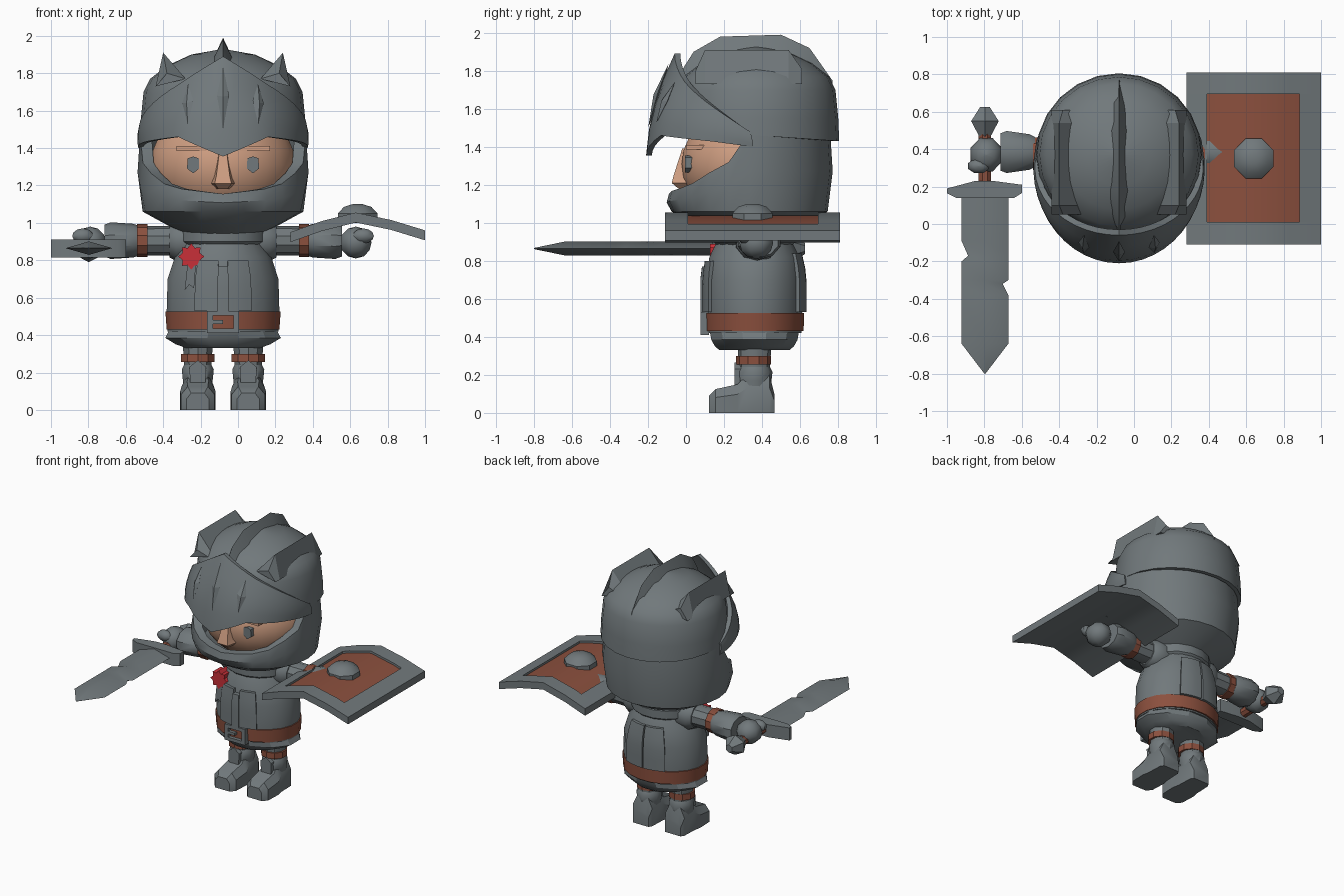
import bpy, bmesh
from math import sin, cos, pi, radians, sqrt
from mathutils import Vector

cube = bpy.data.objects.get("Cube")
if cube:
    bpy.data.objects.remove(cube)


def material(name, *rgb):
    m = bpy.data.materials.new(name)
    m.use_nodes = True
    m.diffuse_color = (*rgb, 1)
    m.node_tree.nodes["Principled BSDF"].inputs["Base Color"].default_value = (*rgb, 1)
    return m


STEEL = material("steel grey", .165, .19, .2)
LEATHER = material("leather brown", .26, .08, .048)
SKIN = material("skin", .62, .34, .22)
RED = material("medal red", .58, .03, .04)
CX, CY = -.08, .36      # body axis


def lerp(keys, x):
    """Piecewise linear value; keys are (x, value) pairs."""
    for (a, va), (b, vb) in zip(keys, keys[1:]):
        if x <= b:
            return va + (vb - va) * max(0, (x - a) / (b - a))
    return keys[-1][1]


def finish(name, bm, mat, angle=35):
    bmesh.ops.remove_doubles(bm, verts=bm.verts, dist=.0002)
    bmesh.ops.recalc_face_normals(bm, faces=bm.faces)
    me = bpy.data.meshes.new(name)
    bm.to_mesh(me)
    bm.free()
    me.materials.append(mat)
    ob = bpy.data.objects.new(name, me)
    bpy.context.collection.objects.link(ob)
    bpy.ops.object.select_all(action='DESELECT')
    ob.select_set(True)
    bpy.context.view_layer.objects.active = ob
    bpy.ops.object.shade_smooth_by_angle(angle=radians(angle))
    return ob


def loft(name, rings, mat, angle=35):
    """Skin equal-length rings and cap both ends."""
    bm = bmesh.new()
    vs = [[bm.verts.new(p) for p in r] for r in rings]
    n = len(vs[0])
    for a, b in zip(vs, vs[1:]):
        for i in range(n):
            j = (i + 1) % n
            bm.faces.new((a[i], a[j], b[j], b[i]))
    bm.faces.new(vs[0])
    bm.faces.new(vs[-1])
    return finish(name, bm, mat, angle)


def lathe(name, prof, loc, axis, mat, n=12, angle=35):
    """Elliptical rings (t, r1, r2) along an axis."""
    rings = []
    for t, r1, r2 in prof:
        ring = []
        for i in range(n):
            w = 2 * pi * (i + .5) / n
            a, b = r1 * cos(w), r2 * sin(w)
            p = {'X': (t, a, b), 'Y': (a, t, b), 'Z': (a, b, t)}[axis]
            ring.append(Vector(p) + Vector(loc))
        rings.append(ring)
    return loft(name, rings, mat, angle)


def ball(name, loc, size, mat, n=8, rows=6):
    prof = [(-size[2] * cos(pi * k / rows), size[0] * sin(pi * k / rows) + .001,
             size[1] * sin(pi * k / rows) + .001) for k in range(rows + 1)]
    return lathe(name, prof, loc, 'Z', mat, n, 50)


def prism(name, outline, lo, hi, mat, axis='Y'):
    """Extrude a flat outline along y or z."""
    place = (lambda p, t: (p[0], t, p[1])) if axis == 'Y' else (lambda p, t: (*p, t))
    return loft(name, [[place(p, t) for p in outline] for t in (lo, hi)], mat)


def box(name, x0, x1, y0, y1, z0, z1, mat):
    return prism(name, [(x0, z0), (x1, z0), (x1, z1), (x0, z1)], y0, y1, mat)


def shell(name, fn, us, vs, d, mat, wrap=False):
    """Thick sheet from fn(u, v, inset)."""
    bm = bmesh.new()
    out, inn = ([[bm.verts.new(fn(u, v, k)) for v in vs] for u in us] for k in (0, d))
    nu, nv = len(us), len(vs)
    for i in range(nu if wrap else nu - 1):
        j = (i + 1) % nu
        for k in range(nv - 1):
            for g in (out, inn):
                bm.faces.new((g[i][k], g[j][k], g[j][k + 1], g[i][k + 1]))
        for k in (0, nv - 1):
            bm.faces.new((out[i][k], out[j][k], inn[j][k], inn[i][k]))
    if not wrap:
        for i in (0, nu - 1):
            for k in range(nv - 1):
                bm.faces.new((out[i][k], out[i][k + 1], inn[i][k + 1], inn[i][k]))
    return finish(name, bm, mat)


def around(a, z, rx, ry, cy):
    return Vector((CX + rx * sin(radians(a)), cy - ry * cos(radians(a)), z))


# Torso, collar, belt and skirt
RX = [(.42, .3), (.53, .305), (.7, .3), (.82, .26), (.92, .2), (1.02, .14)]
RY = [(.42, .25), (.53, .255), (.7, .255), (.82, .24), (.92, .19), (1.02, .14)]
lathe("torso", [(z, r, lerp(RY, z)) for z, r in RX], (CX, CY, 0), 'Z', STEEL, 20)
lathe("collar", [(.87, .2, .19), (.9, .24, .22), (.96, .24, .22), (.98, .2, .18)], (CX, CY, 0), 'Z', STEEL, 16)
lathe("belt", [(.43, .305, .262), (.525, .312, .265)], (CX, CY, 0), 'Z', LEATHER, 20)
lathe("skirt", [(.33, .2, .19), (.35, .26, .215), (.385, .32, .235), (.44, .29, .245)], (CX, CY, 0), 'Z', STEEL, 12, 25)


def plate(name, a0, a1, z0, z1, grow):
    fn = lambda a, z, d: around(a, z, lerp(RX, z) + grow - d, lerp(RY, z) + grow - d, CY)
    steps = [a0 + (a1 - a0) * k / 4 for k in range(5)]
    shell(name, fn, steps, [z0 + (z1 - z0) * k / 4 for k in range(5)], .05, STEEL)


for s in (-1, 1):
    plate("chest_plate", s * 5, s * 28, .53, .8, .02)
    plate("back_plate", 180 + s, 180 + s * 30, .53, .84, .02)
plate("chest_keel", -5, 5, .53, .77, .03)
for i, (x0, x1, z0, z1) in enumerate([(-.165, .005, .41, .435), (-.165, .005, .505, .53),
                                      (-.165, -.135, .41, .53), (-.025, .005, .41, .53), (-.135, -.08, .46, .48)]):
    box("buckle_bar", x0, x1, .075, .12, z0, z1, STEEL)

# Medal and ribbon
star = [(-.25 + r * sin(k * pi / 8), .82 + r * cos(k * pi / 8)) for k in range(16) for r in [.07 if k % 2 == 0 else .05]]
prism("medal", star, .125, .22, RED)
prism("medal_ribbon", [(-.285, .64), (-.26, .67), (-.235, .65), (-.225, .78), (-.27, .78)], .13, .22, STEEL)

# Arms and legs, mirrored about the body axis
for s in (-1, 1):
    side = "left" if s > 0 else "right"

    def arm(part, prof, mat, y=.375, n=10):
        lathe(f"{side}_{part}", [(s * t, a, b) for t, a, b in prof], (CX, y, .905), 'X', mat, n)
    arm("shoulder", [(.1, .09, .09), (.16, .12, .115), (.25, .115, .11), (.285, .09, .09)], STEEL)
    arm("sleeve", [(.25, .085, .08), (.42, .08, .078)], STEEL)
    arm("arm_band", [(.405, .092, .088), (.46, .092, .088)], LEATHER)
    arm("gauntlet", [(.45, .085, .08), (.48, .1, .09), (.6, .118, .098), (.635, .105, .085)], STEEL, .385)
    ball(f"{side}_fist", (CX + s * .71, .37, .895), (.09, .095, .085), STEEL)
    ball(f"{side}_thumb", (CX + s * .75, .31, .93), (.06, .04, .04), STEEL)

    x = CX + s * .135
    lathe(f"{side}_thigh", [(.2, .075, .08), (.37, .085, .09)], (x, CY, 0), 'Z', STEEL, 10)
    lathe(f"{side}_leg_band", [(.255, .094, .092), (.3, .094, .092)], (x, .355, 0), 'Z', LEATHER, 10)
    lathe(f"{side}_greave", [(.08, .075, .08), (.17, .085, .09), (.215, .09, .095), (.245, .075, .08)], (x, CY, 0), 'Z', STEEL, 10)
    prism(f"{side}_shin_guard", [(x - .04, .13), (x + .04, .13), (x + .045, .23), (x, .265), (x - .045, .23)], .255, .32, STEEL)
    boot = []
    for y, w, h in [(.12, .06, .09), (.155, .09, .125), (.27, .095, .15), (.32, .085, .2), (.44, .08, .2), (.465, .065, .1)]:
        boot.append([(x - w, y, 0), (x + w, y, 0), (x + w, y, h * .65), (x + w * .6, y, h),
                     (x - w * .6, y, h), (x - w, y, h * .65)])
    loft(f"{side}_boot", boot, STEEL)

# Face
ball("head", (CX, CY, 1.31), (.39, .385, .32), SKIN, 24, 14)
nose = [[(CX + k * w, y, z) for k, y in ((-1, .06), (-.6, f), (.6, f), (1, .06))]
        for z, w, f in [(1.18, .04, -.04), (1.21, .075, -.075), (1.25, .06, -.065), (1.39, .03, -.02)]]
loft("nose", nose, SKIN)
for s in (-1, 1):
    ex = CX + s * .16
    prism("eye", [(ex - .032, 1.29), (ex, 1.265), (ex + .032, 1.29), (ex + .03, 1.345), (ex, 1.355), (ex - .03, 1.345)],
          -.005, .06, STEEL)
    prism("eyebrow", [(ex - .09, 1.385), (ex + .09, 1.385), (ex + .09, 1.41), (ex - .09, 1.41)], 0, .12, SKIN)

# Helmet jaw guard, open at the face
RIM = [(0, 1.155), (40, 1.19), (75, 1.32), (90, 1.48), (180, 1.48)]


def jaw(a, v, d):
    top = lerp(RIM, abs(a))
    z, f = [(.915, .3), (.975, .6), (1.06, .94), ((1.06 + top) / 2, 1), (top, .97)][v]
    return around(a, z + (d * .6 if v < 3 else 0), .457 * f - d, .437 * f - d, .335)


shell("jaw_guard", jaw, range(-180, 180, 15), range(5), .06, STEEL, True)

# Helmet dome
DOME = [(1.43, .445), (1.55, .44), (1.7, .425), (1.77, .39), (1.84, .3), (1.9, .17), (1.93, .001)]


def dome(a, v, d):
    z = v if v else 1.46 + .03 * cos(radians(a))
    r = max(.001, lerp(DOME, z) - d)
    return around(a, z - d * (z > 1.8), r, r * .98, .37)


shell("helmet_dome", dome, range(-180, 180, 15), [0] + [z for z, r in DOME[1:]], .03, STEEL, True)

# Visor with raised diamond ribs
LOW = [(0, 1.355), (32, 1.46), (70, 1.43), (96, 1.4)]
HIGH = [(0, 1.89), (32, 1.74), (96, 1.48)]


def visor(a, t, d):
    b = abs(a)
    z = lerp(LOW, b) * (1 - t) + lerp(HIGH, b) * t
    bulge = .12 * t * (1 - t)
    return around(a, z, .455 - .005 * t + bulge * .2 - d, .51 - .15 * t + bulge - d, .3)


shell("visor", visor, range(-96, 97, 8), [0, .25, .5, .75, 1], .03, STEEL)
for a in (-24, 0, 24):
    bm = bmesh.new()
    rim = [bm.verts.new(visor(a + da, t, -.006)) for da, t in ((0, .27), (4, .62), (0, .9), (-4, .62))]
    tips = [bm.verts.new(visor(a, .6, d)) for d in (-.022, .02)]
    for i in range(4):
        for tip in tips:
            bm.faces.new((rim[i], rim[(i + 1) % 4], tip))
    finish("visor_rib", bm, STEEL, 10)

# Helmet crests
crest = [(-.03, 1.72, 1.79, .01), (.04, 1.76, 1.9, .05), (.18, 1.82, 1.98, .08), (.5, 1.82, 1.99, .08),
         (.65, 1.72, 1.92, .07), (.77, 1.55, 1.75, .015)]
loft("middle_crest", [[(CX - w, y, lo), (CX + w, y, lo), (CX, y, hi)] for y, lo, hi, w in crest], STEEL, 20)
for s in (-1, 1):
    rings = [[(CX + s * .36, y, 1.73), (CX + s * .2, y, 1.77), (CX + s * o, y, hi)]
             for y, hi, o in [(.05, 1.8, .3), (.1, 1.91, .32), (.54, 1.91, .32), (.61, 1.81, .3)]]
    loft("side_crest", rings, STEEL, 20)

# Sword
SX = -.797
rows = [(.16, .125, .125), (-.09, .125, .125), (-.17, .09, .125), (-.2, .125, .125), (-.3, .125, .125),
        (-.32, .125, .095), (-.38, .125, .125), (-.64, .125, .125), (-.8, .003, .003)]
loft("blade", [[(SX - l, y, .865), (SX, y, .865 + h), (SX + r, y, .865), (SX, y, .865 - h)]
               for y, l, r in rows for h in [.036 if l > .01 else .003]], STEEL)
prism("sword_guard", [(-1, .165), (-.95, .14), (-.64, .14), (-.6, .165), (-.6, .21), (-.75, .23), (-.85, .23), (-1, .19)],
      .815, .91, STEEL, 'Z')
lathe("grip", [(.2, .036, .036), (.5, .036, .036)], (SX, 0, .865), 'Y', LEATHER, 8)
lathe("pommel", [(.46, .03, .03), (.55, .085, .075), (.625, .03, .03)], (SX, 0, .865), 'Y', STEEL, 6, 20)

# Shield, bowed across its width
BOW = [(.28, .945), (.45, 1.005), (.63, 1.05), (.82, 1.01), (1, .955)]


def shield(name, xs, ys, lift, thick, mat):
    fn = lambda x, y, d: (x, y, lerp(BOW, x) + lift - d)
    shell(name, fn, xs, ys, thick, mat)


FULL = [.28, .45, .63, .82, 1]
shield("shield_back", FULL, [-.11, .81], -.018, .03, STEEL)
shield("shield_field", [.37, .45, .63, .82, .91], [0, .71], -.011, .008, LEATHER)
for y0, y1 in ((-.11, .01), (.695, .81)):
    shield("shield_edge", FULL, [y0, y1], .005, .03, STEEL)
for x0, x1 in ((.28, .39), (.885, 1)):
    shield("shield_side", [x0, x1], [.01, .695], .005, .03, STEEL)
lathe("shield_boss", [(1, .115, .115), (1.05, .115, .115), (1.085, .08, .08), (1.1, .03, .03)], (.64, .35, 0), 'Z', STEEL, 8)
